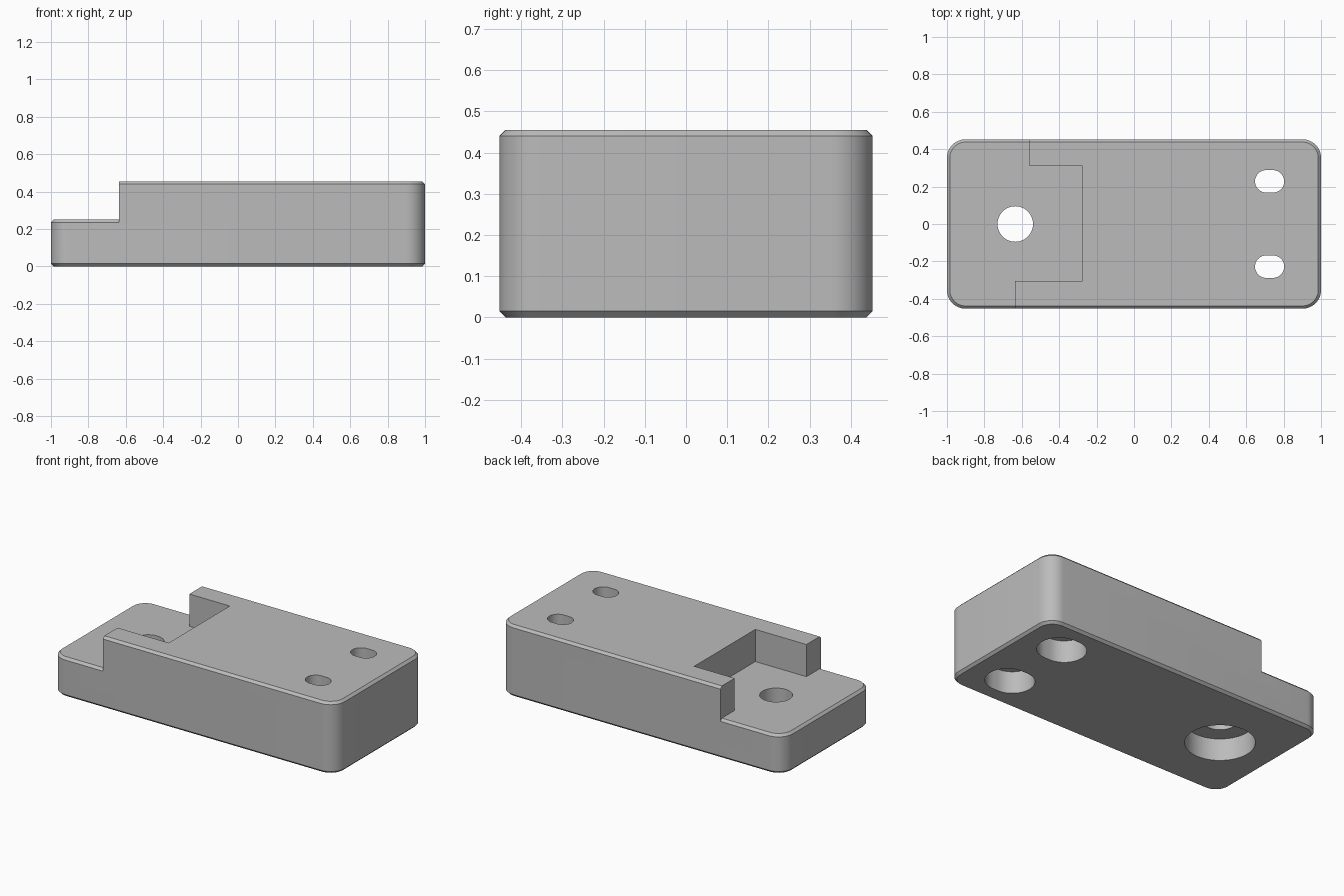
import bpy, bmesh, math

cube = bpy.data.objects.get("Cube")
if cube:
    bpy.data.objects.remove(cube, do_unlink=True)

HX, HY, HEIGHT = 1.0, 0.453, 0.455   # half length, half width, full height
RADIUS, CHAMFER = 0.1, 0.015
STEP_Z = 0.25                        # height of the low end
BORE_DEPTH = 0.14

grey = bpy.data.materials.new("plain grey")
grey.use_nodes = True
colour = (0.5, 0.5, 0.5, 1)
grey.diffuse_color = colour
grey.node_tree.nodes["Principled BSDF"].inputs["Base Color"].default_value = colour


def rounded(hx, hy, r, cx=0, cy=0, steps=12):
    """Rounded rectangle outline; also gives slots and circles."""
    points = []
    for i, (sx, sy) in enumerate([(1, 1), (-1, 1), (-1, -1), (1, -1)]):
        for k in range(steps + 1):
            a = math.pi / 2 * (i + k / steps)
            points.append((cx + sx * (hx - r) + r * math.cos(a),
                           cy + sy * (hy - r) + r * math.sin(a)))
    return points


def loft(name, levels):
    """Closed solid through a list of (z, outline) levels."""
    bm = bmesh.new()
    rings = [[bm.verts.new((x, y, z)) for x, y in pts] for z, pts in levels]
    n = len(rings[0])
    for low, high in zip(rings, rings[1:]):
        for i in range(n):
            j = (i + 1) % n
            bm.faces.new((low[i], low[j], high[j], high[i]))
    bm.faces.new(rings[0][::-1])
    bm.faces.new(rings[-1])
    bmesh.ops.remove_doubles(bm, verts=bm.verts, dist=1e-5)
    bmesh.ops.recalc_face_normals(bm, faces=bm.faces)
    mesh = bpy.data.meshes.new(name)
    bm.to_mesh(mesh)
    bm.free()
    mesh.materials.append(grey)
    obj = bpy.data.objects.new(name, mesh)
    bpy.context.collection.objects.link(obj)
    return obj


def cut(target, cutter):
    """Subtract the cutter from the target and discard it."""
    mod = target.modifiers.new("cut", "BOOLEAN")
    mod.operation, mod.solver, mod.object = "DIFFERENCE", "EXACT", cutter
    bpy.ops.object.select_all(action="DESELECT")
    bpy.context.view_layer.objects.active = target
    target.select_set(True)
    bpy.ops.object.modifier_apply(modifier=mod.name)
    bpy.data.objects.remove(cutter, do_unlink=True)


def outline(offset):
    return rounded(HX + offset, HY + offset, RADIUS + offset)


# Chamfered block
body = loft("mounting_block", [
    (0, outline(-CHAMFER)), (CHAMFER, outline(0)),
    (HEIGHT - CHAMFER, outline(0)), (HEIGHT, outline(-CHAMFER))])

# Low end with a pocket between two uneven arms, keeping a chamfered rim
step = [(-1.2, -0.7), (-0.635, -0.7), (-0.635, -0.305), (-0.275, -0.305),
        (-0.275, 0.31), (-0.56, 0.31), (-0.56, 0.7), (-1.2, 0.7)]
step_cutter = loft("step_cutter", [(0.2, step), (0.7, step)])
drop = 0.1
low_end = loft("low_end", [(STEP_Z - drop, outline(drop - CHAMFER)),
                           (STEP_Z, outline(-CHAMFER))])
cut(step_cutter, low_end)
cut(body, step_cutter)

# Counterbored holes: x, y, half straight length, through radius, bore radius
for x, y, half, small, large in [(-0.635, 0, 0, 0.095, 0.2),
                                 (0.725, 0.228, 0.018, 0.06, 0.128),
                                 (0.725, -0.228, 0.018, 0.06, 0.128)]:
    for r, z0, z1 in [(large, -0.1, BORE_DEPTH), (small, 0.05, 0.7)]:
        hole = rounded(r + half, r, r, x, y)
        cut(body, loft("hole_cutter", [(z0, hole), (z1, hole)]))

bpy.ops.object.select_all(action="DESELECT")
bpy.context.view_layer.objects.active = body
body.select_set(True)
bpy.ops.object.shade_smooth_by_angle(angle=math.radians(30))
